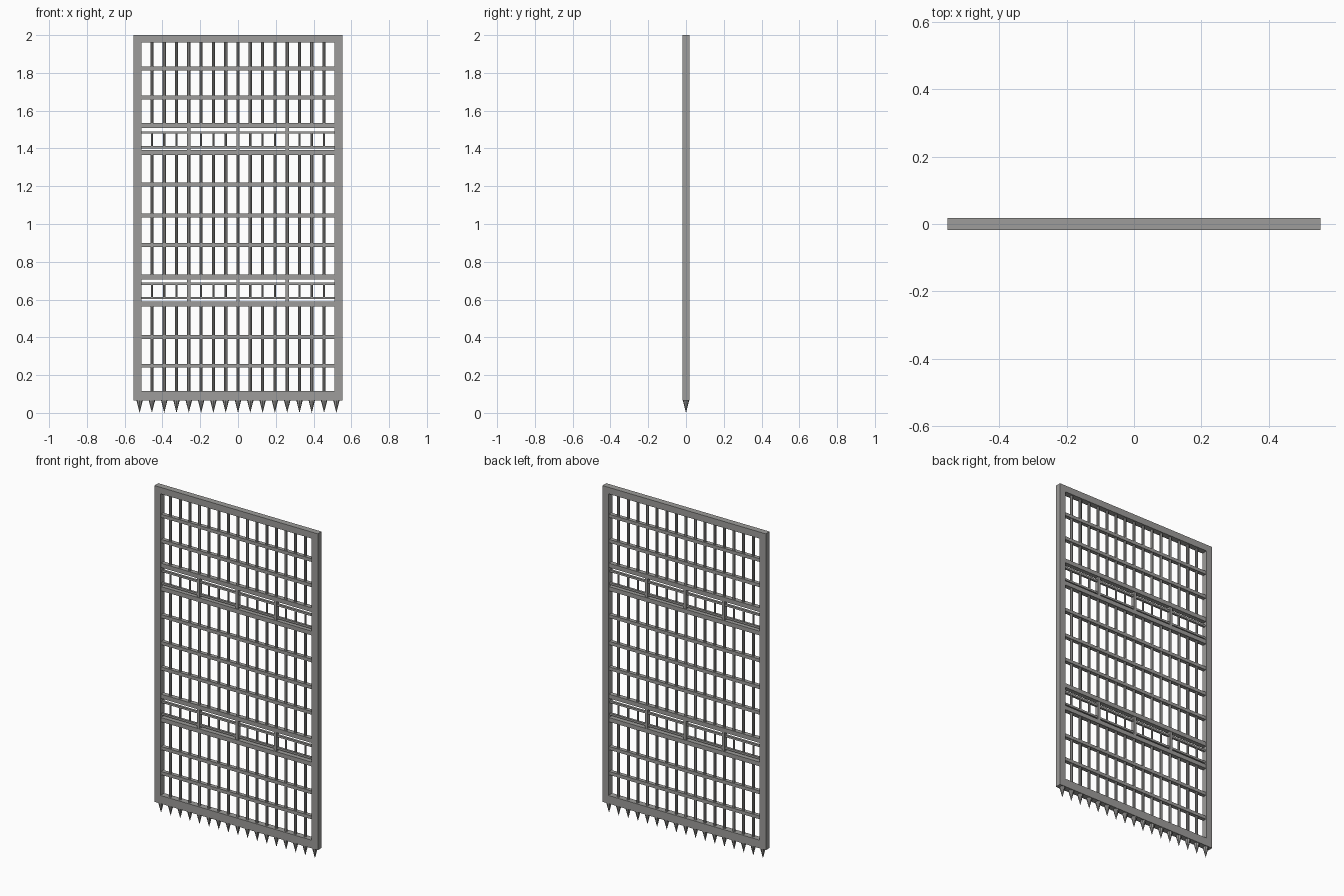
import bpy, math

if "Cube" in bpy.data.objects:
    bpy.data.objects.remove(bpy.data.objects["Cube"])

# One flat iron colour
iron = bpy.data.materials.new("iron_grey")
iron.diffuse_color = (0.34, 0.335, 0.325, 1)
iron.use_nodes = True
iron.node_tree.nodes["Principled BSDF"].inputs["Base Color"].default_value = iron.diffuse_color


def finish(obj, name):
    obj.name = name
    obj.data.materials.append(iron)
    return obj


def box(name, x0, x1, z0, z1, depth):
    bpy.ops.mesh.primitive_cube_add(size=1, location=((x0 + x1) / 2, 0, (z0 + z1) / 2))
    obj = bpy.context.object
    obj.scale = (x1 - x0, depth, z1 - z0)
    bpy.ops.object.transform_apply(location=False, rotation=False, scale=True)
    return finish(obj, name)


def rod(name, x, z0, z1, radius):
    bpy.ops.mesh.primitive_cylinder_add(vertices=8, radius=radius, depth=z1 - z0,
                                        location=(x, 0, (z0 + z1) / 2))
    return finish(bpy.context.object, name)


W, IN = 0.553, 0.512       # outer and inner half widths
BOTTOM, TOP = 0.065, 2.0
DEPTH = 0.037
PITCH = 0.0651

# Outer frame
for side, s in (("left", -1), ("right", 1)):
    x0, x1 = sorted((s * W, s * IN))
    box(side + "_post", x0, x1, BOTTOM, TOP, DEPTH)
box("top_rail", -IN, IN, 1.96, TOP, DEPTH)
box("bottom_rail", -IN, IN, BOTTOM, 0.115, DEPTH)

# Plain cross bars
for z in (0.249, 0.402, 0.889, 1.045, 1.209, 1.669, 1.823):
    box("cross_bar", -IN, IN, z - 0.010, z + 0.010, 0.024)

# Decorative bands: heavy bars outside, thin bars inside, three dividers
bands = ((0.577, 0.608, 0.683, 0.720), (1.378, 1.407, 1.484, 1.521))
for low, inner_low, inner_high, high in bands:
    for z in (low, high):
        box("band_bar", -IN, IN, z - 0.013, z + 0.013, 0.028)
    for z in (inner_low, inner_high):
        box("band_thin_bar", -IN, IN, z - 0.006, z + 0.006, 0.014)
    for i in (-4, 0, 4):
        box("band_divider", i * PITCH - 0.009, i * PITCH + 0.009, low, high, 0.022)

# Upright rods, broken at the bands, with short rods inside each band
spans = ((0.115, 0.577), (0.720, 1.378), (1.521, 1.96))
for i in range(-7, 8):
    for z0, z1 in spans:
        rod("upright_rod", i * PITCH, z0, z1, 0.0085)
    if i % 4:
        for low, inner_low, inner_high, high in bands:
            rod("band_short_rod", i * PITCH, inner_low, inner_high, 0.006)

# Spikes under the bottom rail
for i in range(-8, 9):
    bpy.ops.mesh.primitive_cone_add(vertices=8, radius1=0.0165, radius2=0, depth=BOTTOM,
                                    location=(i * PITCH, 0, BOTTOM / 2),
                                    rotation=(math.pi, 0, 0))
    finish(bpy.context.object, "spike")
